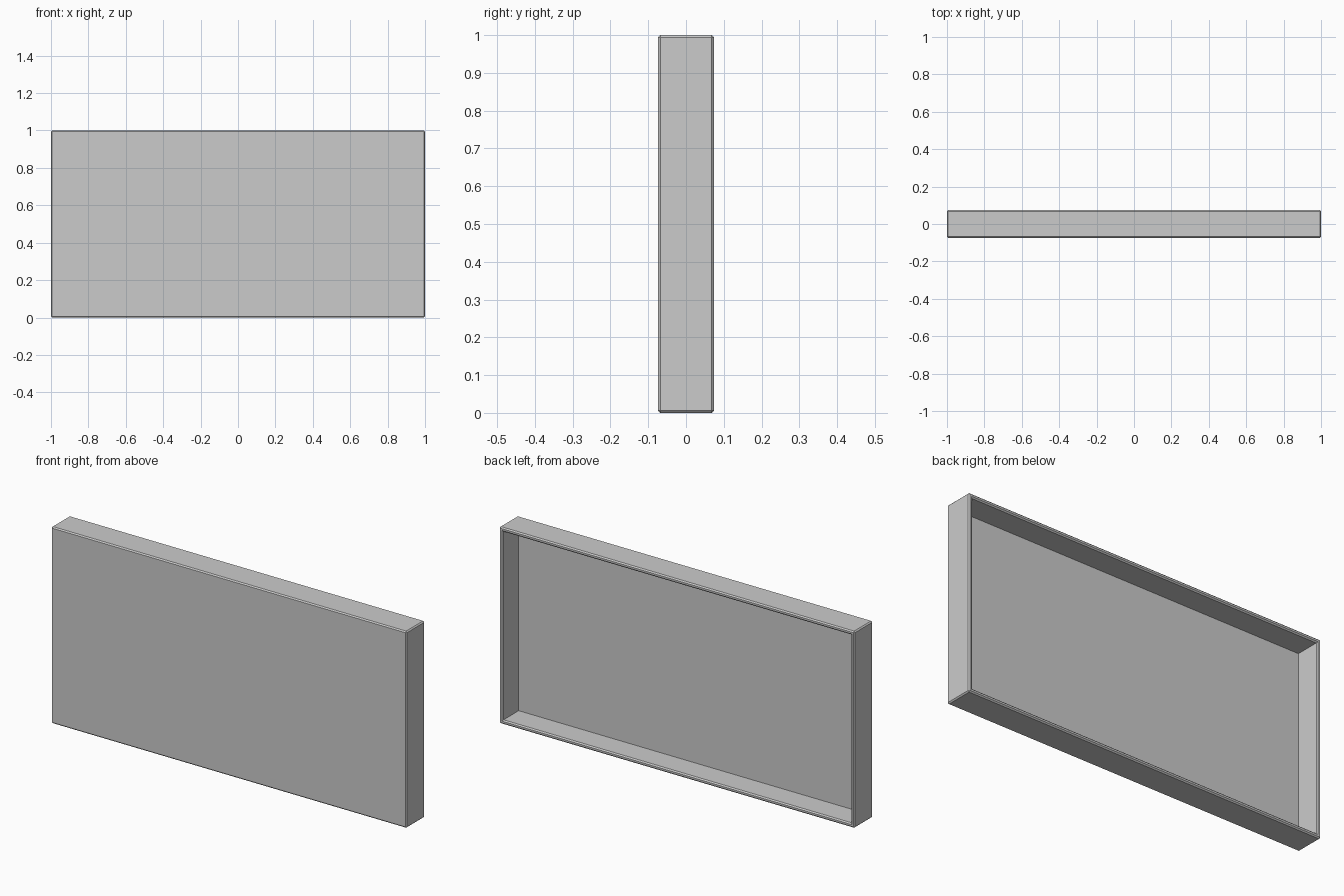
import bpy, bmesh
from mathutils import Vector, Matrix

if "Cube" in bpy.data.objects:
    bpy.data.objects.remove(bpy.data.objects["Cube"])

W, D, H = 2.0, 0.148, 1.0      # overall size
RIM, RECESS, BEVEL = 0.03, 0.127, 0.006

bm = bmesh.new()

# Solid slab
bmesh.ops.create_cube(bm, size=1.0)
bmesh.ops.scale(bm, vec=(W, D, H), verts=bm.verts)
bmesh.ops.translate(bm, vec=(0, 0, H / 2), verts=bm.verts)

# Rim around the open back, then the recess pushed in towards the front
back = max(bm.faces, key=lambda f: f.calc_center_median().y)
bmesh.ops.inset_region(bm, faces=[back], thickness=RIM)
ext = bmesh.ops.extrude_discrete_faces(bm, faces=[back])
floor = ext["faces"][0]
bmesh.ops.translate(bm, vec=(0, -RECESS, 0), verts=floor.verts)
bmesh.ops.recalc_face_normals(bm, faces=bm.faces)

# Narrow chamfer on every outward-turning edge; recess corners stay sharp
edges = [e for e in bm.edges if e.is_convex and e.calc_face_angle(0) > 1.0]
bmesh.ops.bevel(bm, geom=edges, offset=BEVEL, offset_type='OFFSET',
                segments=1, profile=0.5, affect='EDGES')
bmesh.ops.recalc_face_normals(bm, faces=bm.faces)

mesh = bpy.data.meshes.new("open_back_panel")
bm.to_mesh(mesh)
bm.free()
panel = bpy.data.objects.new("open_back_panel", mesh)
bpy.context.collection.objects.link(panel)
